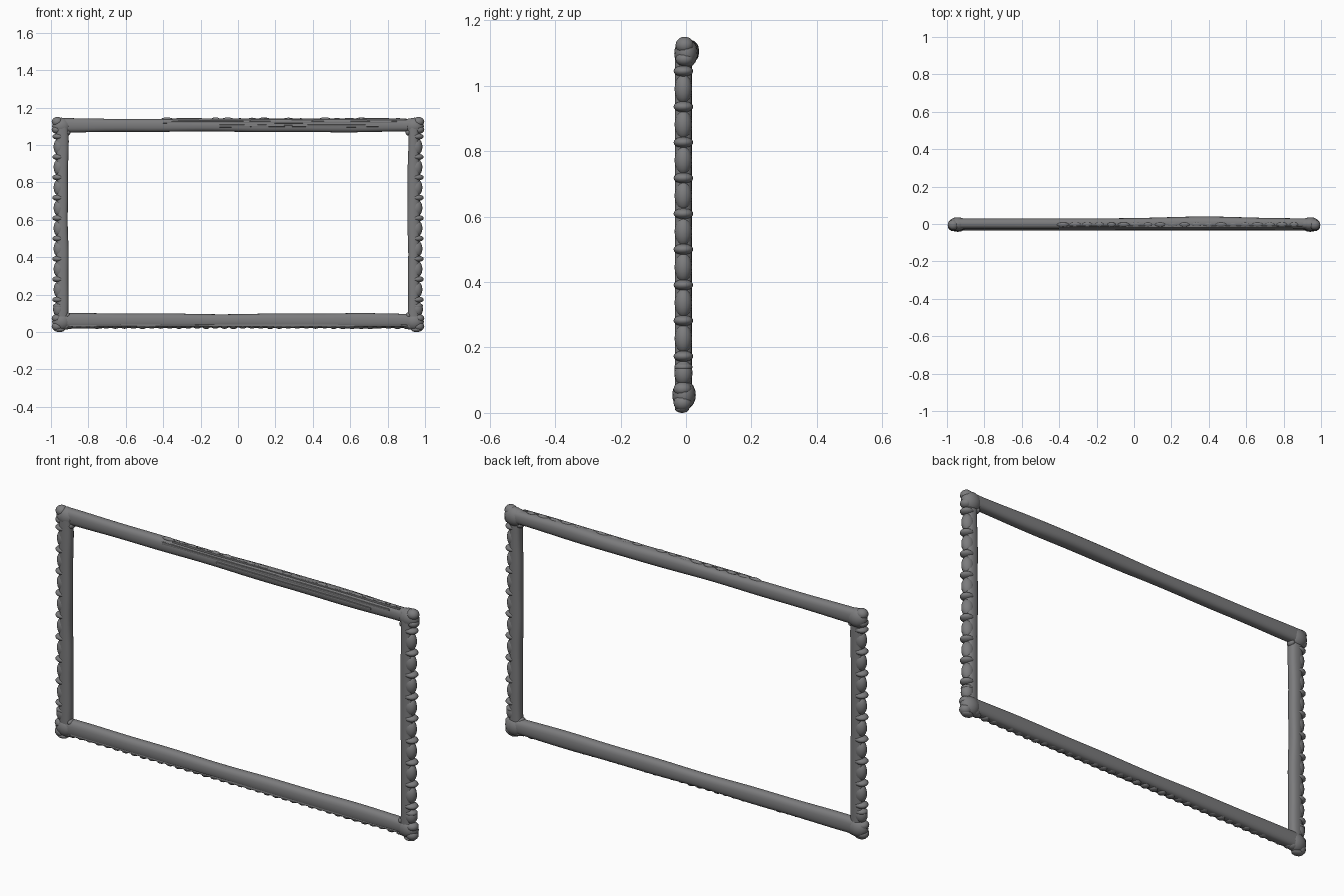
import bpy, bmesh, math, random
from mathutils import Vector

random.seed(4)
if "Cube" in bpy.data.objects:
    bpy.data.objects.remove(bpy.data.objects["Cube"])

mat = bpy.data.materials.new("weathered_grey")
mat.use_nodes = True
grey = (0.2, 0.2, 0.205, 1)
mat.diffuse_color = grey
mat.node_tree.nodes["Principled BSDF"].inputs["Base Color"].default_value = grey


def finish(name, bm):
    bmesh.ops.recalc_face_normals(bm, faces=bm.faces)
    mesh = bpy.data.meshes.new(name)
    bm.to_mesh(mesh)
    bm.free()
    mesh.materials.append(mat)
    obj = bpy.data.objects.new(name, mesh)
    bpy.context.collection.objects.link(obj)
    bpy.ops.object.select_all(action="DESELECT")
    obj.select_set(True)
    bpy.context.view_layer.objects.active = obj
    bpy.ops.object.shade_smooth_by_angle(angle=math.radians(40))
    return obj


def squash(t, power=0.8):
    # Slightly squared rounded section
    c, s = math.cos(t), math.sin(t)
    return (math.copysign(abs(c) ** power, c), math.copysign(abs(s) ** power, s))


def rail(bm, start, end, across, depth, bulge=None, steps=40, sides=20, wobble=0.002):
    # Loft rounded sections between two points in the frame plane
    start, end = Vector(start), Vector(end)
    axis = (end - start).normalized()
    side = Vector((axis.z, 0, -axis.x))
    phase = random.uniform(0, 6)
    rings = []
    for i in range(steps + 1):
        f = i / steps
        centre = start.lerp(end, f)
        wave = wobble * (math.sin(9 * f + phase) + 0.6 * math.sin(23 * f + phase))
        back = bulge(f) if bulge else 0
        ring = []
        for k in range(sides):
            a, b = squash(math.tau * k / sides)
            y = b * depth + (back if b > 0 else 0) * b
            ring.append(bm.verts.new(centre + side * (a * (across + wave)) + Vector((0, y, 0))))
        rings.append(ring)
    for r0, r1 in zip(rings, rings[1:]):
        for k in range(sides):
            j = (k + 1) % sides
            bm.faces.new((r0[k], r0[j], r1[j], r1[k]))
    bm.faces.new(rings[0])
    bm.faces.new(rings[-1])


def blob(bm, centre, size, segs=16, rows=10):
    verts = bmesh.ops.create_uvsphere(bm, u_segments=segs, v_segments=rows, radius=1)["verts"]
    for v in verts:
        v.co = Vector(c + s * p for c, s, p in zip(centre, size, v.co))


# Top rail, swelling backwards along its length
bm = bmesh.new()
rail(bm, (-0.94, 0.002, 1.105), (0.94, 0.002, 1.105), 0.035, 0.028,
     bulge=lambda f: 0.01 * math.exp(-((f - 0.7) / 0.15) ** 2))
finish("top_rail", bm)

# Bottom rail
bm = bmesh.new()
rail(bm, (-0.94, -0.005, 0.06), (0.94, -0.005, 0.06), 0.038, 0.029)
finish("bottom_rail", bm)

# Long raised fibres on both horizontal rails
bm = bmesh.new()
for x0, x1, y, z in ((-0.4, 0.85, -0.023, 1.122), (-0.1, 0.75, -0.026, 1.102),
                     (-0.35, 0.9, -0.012, 1.136), (-0.9, 0.9, -0.027, 0.035)):
    rail(bm, (x0, y, z), (x1, y, z), 0.006, 0.005, steps=30, sides=8, wobble=0.001)
finish("raised_fibres", bm)

# Small knots along the outer edges of the horizontal rails
bm = bmesh.new()
for i in range(20):
    blob(bm, (-0.38 + i * 0.065, -0.003, 1.138),
         (random.uniform(0.02, 0.035), 0.012, random.uniform(0.004, 0.01)), 10, 6)
for i in range(38):
    blob(bm, (-0.9 + i * 0.0487, -0.01, 0.027), (0.021, 0.02, random.uniform(0.008, 0.012)), 10, 6)
finish("edge_knots", bm)

for label, s in (("left", 1), ("right", -1)):
    # Upright
    bm = bmesh.new()
    rail(bm, (s * 0.939, -0.008, 0.05), (s * 0.939, -0.008, 1.1), 0.031, 0.026)
    finish(label + "_upright", bm)

    # Swollen segments and narrow rings on the outer edge
    bm = bmesh.new()
    for i in range(9):
        z = 0.173 + i * 0.109
        blob(bm, (s * 0.96, -0.008, z), (0.033, 0.03, 0.017))
        if i < 8:
            blob(bm, (s * 0.955, -0.008, z + 0.0545), (0.031, 0.027, 0.046))
    for z, h in ((0.122, 0.04), (0.14, 0.015)):
        blob(bm, (s * 0.958, -0.008, z), (0.031, 0.028, h))
    finish(label + "_outer_beads", bm)

    # Knobbly corners with a small inner fillet
    bm = bmesh.new()
    for z, d in ((1.1, 1), (0.055, -1)):
        y = 0 if d > 0 else -0.006
        blob(bm, (s * 0.943, y, z), (0.051, 0.036, 0.046))
        blob(bm, (s * 0.966, y - 0.004, z + d * 0.024), (0.03, 0.028, 0.026))
        blob(bm, (s * 0.968, y - 0.004, z - d * 0.018), (0.028, 0.028, 0.022))
        blob(bm, (s * 0.92, y, z + d * 0.022), (0.03, 0.024, 0.02))
        blob(bm, (s * 0.912, y - 0.004, z - d * 0.034), (0.016, 0.022, 0.016))
    for z in (0.013, 0.03):
        blob(bm, (s * 0.955, -0.012, z), (0.03, 0.022, 0.013))
    finish(label + "_corners", bm)
